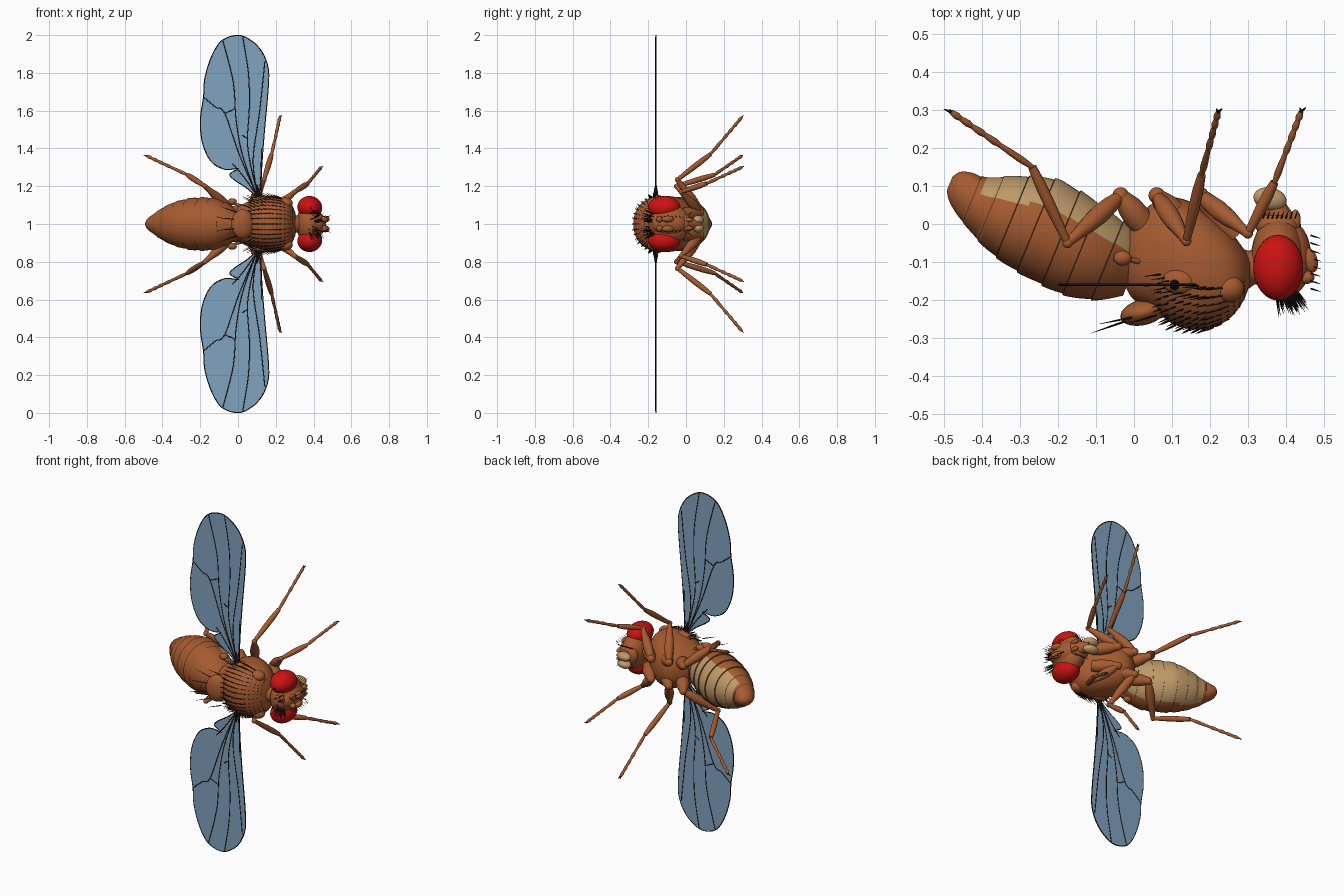
import bpy, bmesh, math, random
from mathutils import Vector as V, Matrix, Euler

if "Cube" in bpy.data.objects:
    bpy.data.objects.remove(bpy.data.objects["Cube"])

random.seed(4)

def material(name, col):
    m = bpy.data.materials.new(name)
    m.diffuse_color = (*col, 1)
    m.use_nodes = True
    m.node_tree.nodes["Principled BSDF"].inputs["Base Color"].default_value = m.diffuse_color
    return m

BROWN = material("brown", (0.38, 0.105, 0.03))
SEAM = material("seam", (0.13, 0.035, 0.012))
TAN = material("tan", (0.52, 0.32, 0.14))
RED = material("red", (0.6, 0.006, 0.006))
BLUE = material("wing_blue", (0.22, 0.37, 0.53))
BLACK = material("black", (0.015, 0.01, 0.008))

def P(x, y, s=0, side=1):
    """Body coordinates: s is the sideways distance from the mirror plane z = 1."""
    return V((x, y, 1 + s * side))

def finish(name, bm, *mats):
    bmesh.ops.recalc_face_normals(bm, faces=bm.faces)
    me = bpy.data.meshes.new(name)
    bm.to_mesh(me)
    bm.free()
    ob = bpy.data.objects.new(name, me)
    bpy.context.collection.objects.link(ob)
    for m in mats:
        me.materials.append(m)
    bpy.ops.object.select_all(action='DESELECT')
    ob.select_set(True)
    bpy.context.view_layer.objects.active = ob
    bpy.ops.object.shade_smooth_by_angle(angle=math.radians(40))
    return ob

def curve(pts, k=5):
    """Catmull-Rom curve through tuples of any length."""
    out = []
    for i in range(len(pts) - 1):
        q = [pts[max(i - 1, 0)], pts[i], pts[i + 1], pts[min(i + 2, len(pts) - 1)]]
        for j in range(k):
            t = j / k
            out.append(tuple(0.5 * (2*b + (c-a)*t + (2*a-5*b+4*c-d)*t*t + (3*b-a-3*c+d)*t**3)
                             for a, b, c, d in zip(*q)))
    return out + [tuple(pts[-1])]

def skin(bm, rings, mi=lambda i, j: 0):
    rows = [[bm.verts.new(p) for p in r] for r in rings]
    n = len(rows[0])
    for i in range(len(rows) - 1):
        for j in range(n):
            f = bm.faces.new((rows[i][j], rows[i][(j+1) % n], rows[i+1][(j+1) % n], rows[i+1][j]))
            f.material_index = mi(i, j)
    for r, i in ((rows[0], 0), (rows[-1], len(rows) - 2)):
        bm.faces.new(r).material_index = mi(i, 0)

def tube(bm, pts, radii, n=10, mat=0):
    ref = min((V((1, 0, 0)), V((0, 1, 0)), V((0, 0, 1))), key=lambda a: abs(a.dot((pts[-1]-pts[0]).normalized())))
    rings = []
    for i, p in enumerate(pts):
        t = (pts[min(i+1, len(pts)-1)] - pts[max(i-1, 0)]).normalized()
        u = t.cross(ref).normalized()
        w = t.cross(u)
        rings.append([p + radii[i] * (u*math.cos(a) + w*math.sin(a)) for a in (2*math.pi*j/n for j in range(n))])
    skin(bm, rings, lambda i, j: mat)

def limb(bm, a, b, radii, n=10, mat=0):
    m = len(radii) - 1
    tube(bm, [a.lerp(b, i / m) for i in range(m + 1)], radii, n, mat)

def blob(bm, loc, radii, rot=(0, 0, 0), mat=0, seg=28):
    M = Matrix.LocRotScale(loc, Euler(rot), V(radii))
    r = bmesh.ops.create_uvsphere(bm, u_segments=seg, v_segments=seg // 2, radius=1, matrix=M)
    for f in {f for v in r['verts'] for f in v.link_faces}:
        f.material_index = mat

# Abdomen: overlapping rings along a tilted axis (t, back, belly, half width)
sections = curve([(-.02, -.10, .05, .06), (.03, -.13, .075, .10), (.08, -.148, .09, .125), (.14, -.156, .105, .138),
                  (.2, -.153, .115, .14), (.255, -.147, .119, .136), (.31, -.137, .105, .125), (.37, -.118, .082, .105),
                  (.43, -.088, .053, .075), (.47, -.065, .05, .05), (.5, -.04, .04, .032), (.515, -.018, .02, .012)], 6)
bounds = [-.03, .05, .12, .19, .26, .325, .385, .44, .6]
axis, belly = V((-.924, .38, 0)), V((.38, .924, 0))
rings, info, last, N = [], [], 0, 56

def abdomen_ring(t, lo, hi, w, k):
    c = P(-.01, -.09) + axis * t + belly * ((lo + hi) / 2)
    return [c + k * (belly * (hi - lo) / 2 * math.sin(a) + V((0, 0, w * math.cos(a))))
            for a in (2 * math.pi * j / N for j in range(N))]

for t, lo, hi, w in sections:
    seg = max(i for i in range(8) if bounds[i] <= t)
    k = .98 + .04 * min((t - bounds[seg]) / .07, 1)
    if seg != last:
        rings.append(abdomen_ring(t - .002, lo, hi, w, 1.02)); info.append((t, True))
        last = seg
    rings.append(abdomen_ring(t, lo, hi, w, k)); info.append((t, False))

def abdomen_mat(i, j):
    t, seam = info[i]
    if seam:
        return 1
    return 2 if math.sin(2*math.pi*(j+.5)/N) > .42 - .5*max(t - .22, 0) and t < .43 else 0

bm = bmesh.new()
skin(bm, rings, abdomen_mat)
finish("abdomen", bm, BROWN, SEAM, TAN)

# Thorax: sections along x (x, back, belly, half width)
thorax = curve([(-.02, -.17, -.03, .06), (0, -.2, .01, .09), (.05, -.225, .055, .118), (.1, -.262, .07, .14),
                (.15, -.277, .058, .148), (.2, -.275, .03, .146), (.25, -.25, -.015, .132), (.285, -.208, -.06, .102),
                (.305, -.16, -.09, .055)], 5)

def thorax_point(sec, a):
    x, lo, hi, w = sec
    sq = lambda v: math.copysign(abs(v) ** .88, v)
    return P(x, (lo+hi)/2 + (hi-lo)/2 * sq(math.sin(a)), w * sq(math.cos(a)))

bm = bmesh.new()
skin(bm, [[thorax_point(s, 2*math.pi*j/48) for j in range(48)] for s in thorax])
blob(bm, P(.025, -.232), (.062, .034, .078), (0, 0, .25))          # scutellum
for s in (1, -1):
    blob(bm, P(.12, -.15, .128, s), (.045, .035, .025))           # wing hinge
    blob(bm, P(.25, -.17, .11, s), (.04, .035, .03))              # shoulder
limb(bm, P(.28, -.12), P(.34, -.11), (.06, .045, .05), 20)        # neck
finish("thorax", bm, BROWN)

# Head with face, snout and antennae
bm = bmesh.new()
blob(bm, P(.38, -.09), (.072, .112, .108))
blob(bm, P(.415, -.09), (.052, .095, .062))
blob(bm, P(.38, -.005), (.06, .035, .055))
limb(bm, P(.39, 0), P(.36, .07), (.04, .032, .028), 16)
for s in (1, -1):
    blob(bm, P(.463, -.095, .026, s), (.02, .034, .018), (0, 0, .3))
    blob(bm, P(.455, -.14, .024, s), (.02, .018, .016))
    blob(bm, P(.425, .01, .022, s), (.014, .028, .012))
    blob(bm, P(.358, .066, .022, s), (.044, .03, .024), (0, 0, -.2), 1)
finish("head", bm, BROWN, TAN)
for s, side in ((1, "left"), (-1, "right")):
    bm = bmesh.new()
    blob(bm, P(.38, -.115, .088, s), (.066, .086, .06), (0, .2 * s, 0), 0, 40)
    finish(side + "_eye", bm, RED)

# Wings: flat outline with raised veins, as (x, sideways)
outline = curve([(.12, .15), (.125, .3), (.14, .5), (.158, .7), (.16, .82), (.127, .91), (.07, .97), (0, .998), (-.085, .97),
                 (-.14, .885), (-.175, .77), (-.182, .67), (-.198, .56), (-.19, .44), (-.145, .335), (-.07, .29),
                 (.005, .295), (-.042, .265), (-.02, .235), (.04, .195), (.095, .15)], 4)
veins = [[(.11, .13), (.12, .24), (.125, .4)],
         [(.105, .15), (.08, .34), (.115, .6), (.142, .86)],
         [(.105, .15), (.052, .4), (.06, .62), (.055, .8), (.025, .99)],
         [(.1, .15), (.025, .36), (-.01, .55), (-.025, .75), (-.08, .97)],
         [(.1, .15), (.01, .36), (-.07, .585), (-.12, .62), (-.18, .67)],
         [(.1, .15), (.03, .25), (-.03, .32)],
         [(-.07, .585), (-.015, .61)], [(.022, .47), (.055, .45)]]
for s, side in ((1, "left"), (-1, "right")):
    bm = bmesh.new()
    lower = [bm.verts.new(P(x, -.162, z, s)) for x, z in outline]
    upper = [bm.verts.new(P(x, -.158, z, s)) for x, z in outline]
    bm.faces.new(lower)
    bm.faces.new(upper)
    for i in range(len(outline)):
        j = (i + 1) % len(outline)
        bm.faces.new((lower[i], lower[j], upper[j], upper[i]))
    finish(side + "_wing", bm, BLUE)
    bm = bmesh.new()
    for v in [curve(v, 6) for v in veins]:
        tube(bm, [P(x, -.16, z, s) for x, z in v], [.0038] * len(v), 6)
    tube(bm, [P(x, -.16, z, s) for x, z in outline], [.0032] * len(outline), 6)
    limb(bm, P(.11, -.16, .12, s), P(.1, -.16, .21, s), (.018, .012, .004), 8)
    finish(side + "_wing_veins", bm, BLACK)
    # Balancer knob behind each wing
    bm = bmesh.new()
    limb(bm, P(.02, -.1, .09, s), P(-.025, -.09, .115, s), (.008, .006))
    blob(bm, P(-.03, -.09, .118, s), (.024, .02, .018), seg=16)
    finish(side + "_halter", bm, BROWN)

# Legs: body joint, hip, knee, ankle, toe
legs = {"front": [(.27, -.03, .05), (.175, .075, .06), (.3, -.025, .17), (.37, .11, .215), (.44, .295, .30)],
        "middle": [(.13, 0, .05), (.06, .075, .07), (.138, -.045, .235), (.178, .13, .37), (.222, .295, .565)],
        "hind": [(.03, -.01, .05), (-.035, .075, .075), (-.175, -.05, .2), (-.268, .15, .26), (-.482, .295, .36)]}
for name, joints in legs.items():
    for s, side in ((1, "left"), (-1, "right")):
        bm = bmesh.new()
        a, b, c, d, e = (P(*j, s) for j in joints)
        limb(bm, a, b, (.03, .036, .032, .02), 14)
        blob(bm, b, (.022, .022, .022), seg=16)
        limb(bm, b, c, (.014, .023, .026, .023, .016, .012), 14)
        blob(bm, c, (.014, .014, .014), seg=14)
        limb(bm, c, d, (.01, .013, .015, .015, .011), 12)
        for i in range(5):
            lo, hi = (0, .4, .58, .74, .88, 1)[i:i+2]
            limb(bm, d.lerp(e, lo), d.lerp(e, hi), (.0065, .0095, .0085, .0065), 10)
        for k in (1, -1):
            limb(bm, e, e + (e - d).normalized() * .014 + V((.008 * k, 0, 0)), (.004, .003, .001), 6, 1)
        finish(f"{side}_{name}_leg", bm, BROWN, BLACK)

# Bristles on thorax, scutellum and head
bm = bmesh.new()
def bristle(p, d, length, r=.0024):
    tip = p + d.normalized() * length
    limb(bm, p, tip, (r, r * .75, .0004), 4)

for sec in thorax[12:-4:2]:
    for j in range(17):
        a = -math.pi * (.08 + .84 * j / 16)
        p = thorax_point(sec, a)
        n = V((0, math.sin(a), math.cos(a)))
        bristle(p, n * .5 + V((-1, 0, 0)), .05 if j in (0, 1, 15, 16) else random.uniform(.02, .032))
for s in (1, -1):
    bristle(P(-.02, -.255, .025, s), V((-1, -.35, .1 * s)), .1, .003)
    bristle(P(0, -.245, .06, s), V((-1, -.2, .35 * s)), .1, .003)
    bristle(P(.06, -.24, .09, s), V((-1, -.3, .3 * s)), .08, .003)
    for i in range(26):
        t, u = random.uniform(-.9, .7), random.uniform(.1, .75)
        d = V((math.sin(t + .6) * .6, -math.cos(t), u * s))
        n = d.normalized()
        p = P(.385, -.1) + V((n.x * .075, n.y * .098, n.z * .1))
        bristle(p, n + V((.3, -.3, 0)), random.uniform(.03, .06))
    for i in range(8):
        bristle(P(.34 + .012 * i, .015, .05, s), V((.2, .6, .5 * s)), .025)
        bristle(P(.465, -.17 + .02 * i, .035, s), V((1, -.3, .4 * s)), .03)
finish("bristles", bm, BLACK)
